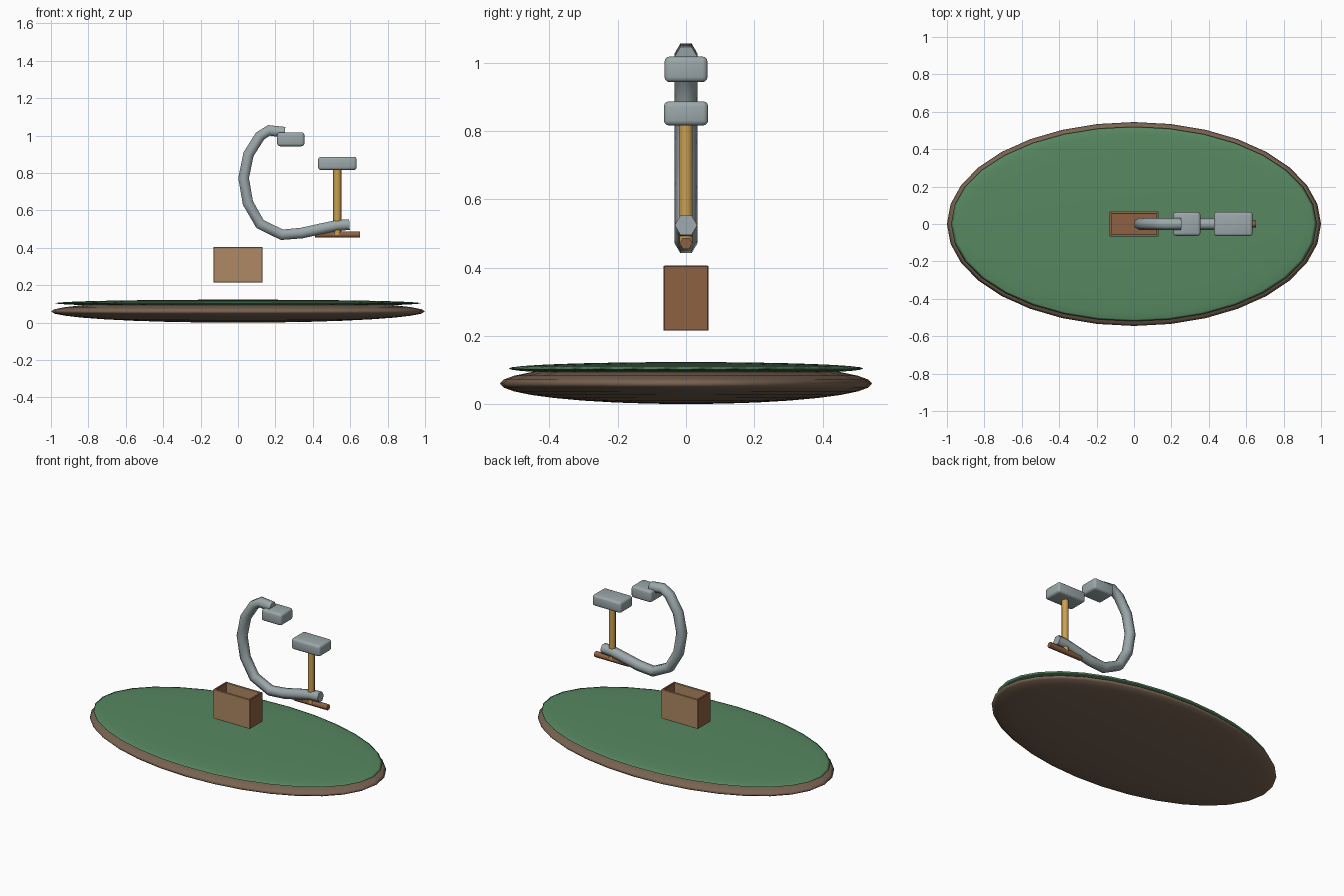
import bpy, bmesh, math
from mathutils import Vector

if "Cube" in bpy.data.objects:
    bpy.data.objects.remove(bpy.data.objects["Cube"])


def material(name, rgb):
    m = bpy.data.materials.new(name)
    m.diffuse_color = (*rgb, 1)
    m.use_nodes = True
    m.node_tree.nodes["Principled BSDF"].inputs["Base Color"].default_value = m.diffuse_color
    return m


GREY = material("pale grey", (0.33, 0.39, 0.40))
GREEN = material("grass green", (0.095, 0.245, 0.12))
EARTH = material("earth brown", (0.19, 0.125, 0.085))
LIGHT = material("light wood", (0.43, 0.25, 0.125))
DARK = material("red brown wood", (0.27, 0.12, 0.055))
GOLD = material("golden wood", (0.60, 0.35, 0.08))


def add(name, bm, mat, angle=None):
    bmesh.ops.recalc_face_normals(bm, faces=bm.faces)
    me = bpy.data.meshes.new(name)
    bm.to_mesh(me)
    bm.free()
    me.materials.append(mat)
    ob = bpy.data.objects.new(name, me)
    bpy.context.collection.objects.link(ob)
    if angle:
        bpy.ops.object.select_all(action='DESELECT')
        ob.select_set(True)
        bpy.context.view_layer.objects.active = ob
        bpy.ops.object.shade_smooth_by_angle(angle=math.radians(angle))
    return ob


def disc(name, radii, z, mat):
    bm = bmesh.new()
    bmesh.ops.create_uvsphere(bm, u_segments=32, v_segments=16, radius=1)
    bmesh.ops.scale(bm, vec=radii, verts=bm.verts)
    bmesh.ops.translate(bm, vec=(0, 0, z), verts=bm.verts)
    return add(name, bm, mat, 180)


def box(name, lo, hi, mat, bevel=0.0, segments=1):
    lo, hi = Vector(lo), Vector(hi)
    bm = bmesh.new()
    bmesh.ops.create_cube(bm, size=1)
    bmesh.ops.scale(bm, vec=hi - lo, verts=bm.verts)
    bmesh.ops.translate(bm, vec=(lo + hi) / 2, verts=bm.verts)
    if bevel:
        bmesh.ops.bevel(bm, geom=bm.edges[:], offset=bevel, segments=segments,
                        profile=0.5, affect='EDGES')
    return add(name, bm, mat, 35)


def hex_tube(name, path, radius, mat, phase=0):
    """Six-sided tube along (x, z) points in the centre plane."""
    pts = [Vector((x, 0, z)) for x, z in path]
    bm = bmesh.new()
    rings = []
    for i, p in enumerate(pts):
        t = (pts[min(i + 1, len(pts) - 1)] - pts[max(i - 1, 0)]).normalized()
        n = Vector((-t.z, 0, t.x))
        ring = []
        for k in range(6):
            a = math.radians(60 * k + phase)
            ring.append(bm.verts.new(p + radius * (Vector((0, math.cos(a), 0)) + n * math.sin(a))))
        rings.append(ring)
    for a, b in zip(rings, rings[1:]):
        for k in range(6):
            j = (k + 1) % 6
            bm.faces.new((a[k], a[j], b[j], b[k]))
    bm.faces.new(rings[0])
    bm.faces.new(rings[-1])
    return add(name, bm, mat, 65)


# Ground discs
disc("earth_base", (1.0, 0.545, 0.06), 0.06, EARTH)
disc("grass_top", (0.978, 0.52, 0.019), 0.104, GREEN)

# Open planter box
X, Y, T, Z0, Z1 = 0.131, 0.065, 0.012, 0.215, 0.405
box("box_floor", (-X + T / 2, -Y + T / 2, Z0 + 0.001), (X - T / 2, Y - T / 2, Z0 + T), DARK)
for s, side in ((-1, "front"), (1, "back")):
    y = sorted((s * (Y + 0.001), s * (Y - T)))
    box("box_" + side, (-X, y[0], Z0), (X, y[1], Z1), LIGHT, 0.002)
for s, side in ((-1, "left"), (1, "right")):
    x = sorted((s * (X + 0.001), s * (X - T)))
    box("box_" + side, (x[0], -Y, Z0), (x[1], Y, Z1 + 0.0005), DARK, 0.002)

# Curved clamp frame
hex_tube("clamp_frame", [(0.25, 1.018), (0.165, 1.028), (0.118, 0.998), (0.056, 0.90),
                         (0.03, 0.773), (0.053, 0.64), (0.118, 0.527), (0.235, 0.47),
                         (0.34, 0.479), (0.45, 0.503), (0.53, 0.52), (0.596, 0.524)],
         0.033, GREY)

# Jaw blocks
box("fixed_jaw", (0.209, -0.063, 0.943), (0.355, 0.063, 1.018), GREY, 0.015, 3)
box("moving_jaw", (0.428, -0.065, 0.816), (0.634, 0.065, 0.887), GREY, 0.015, 3)

# Screw and turning bar
hex_tube("screw", [(0.531, 0.47), (0.531, 0.83)], 0.022, GOLD, 30)
hex_tube("turning_bar", [(0.411, 0.471), (0.653, 0.471)], 0.0185, DARK)
